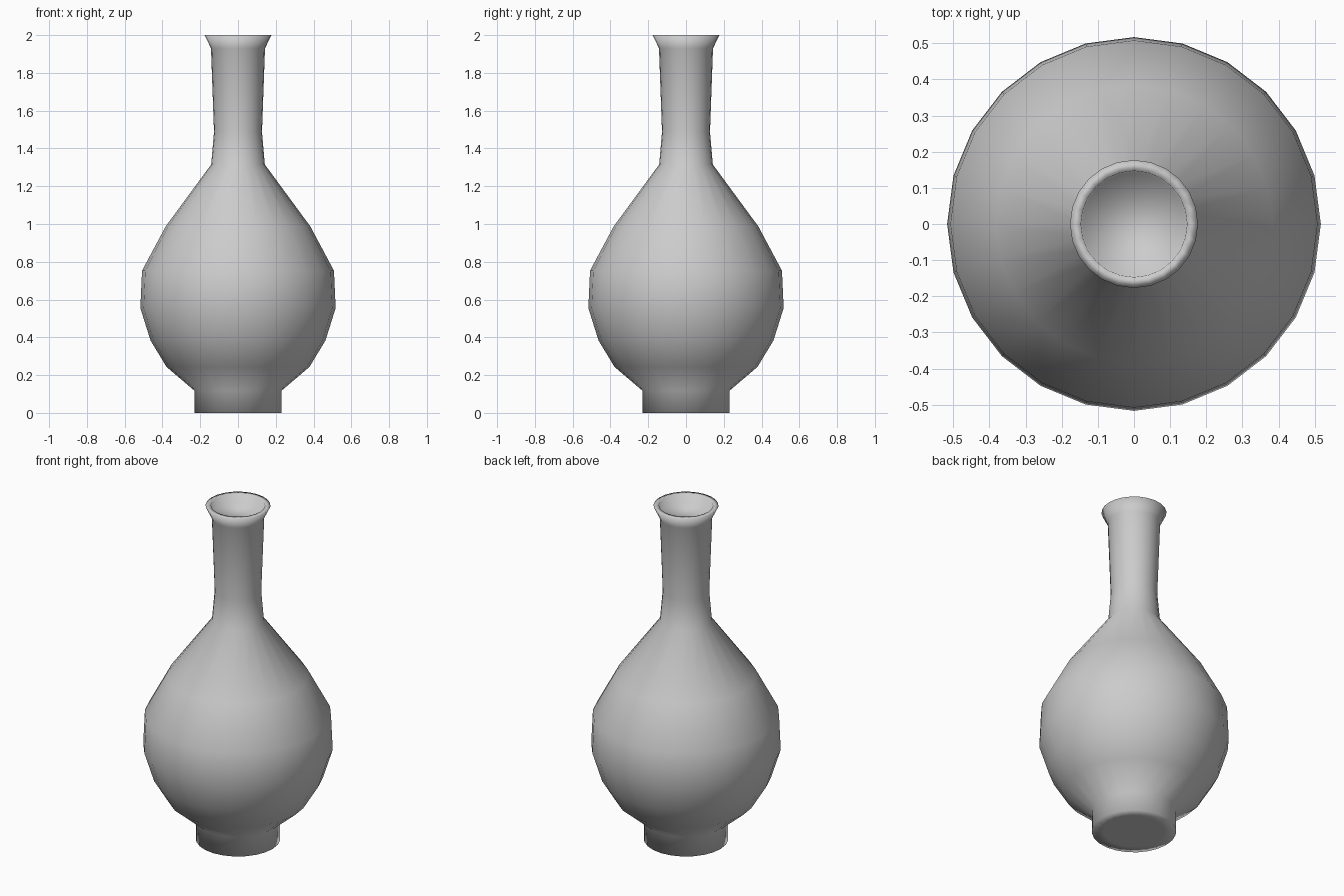
import bpy, bmesh
from math import cos, sin, tau

if "Cube" in bpy.data.objects:
    bpy.data.objects.remove(bpy.data.objects["Cube"])

SIDES = 24

# Outline as (radius, height): underside, foot, belly, neck, lip, shallow mouth
profile = [
    (0.165, 0.0), (0.23, 0.0), (0.23, 0.117), (0.378, 0.243),
    (0.463, 0.383), (0.517, 0.555), (0.508, 0.753), (0.383, 0.987),
    (0.142, 1.315), (0.127, 1.487), (0.143, 1.93), (0.177, 2.0),
    (0.147, 2.0), (0.142, 1.945),
]

bm = bmesh.new()
rings = [[bm.verts.new((r * cos(tau * i / SIDES), r * sin(tau * i / SIDES), z))
          for i in range(SIDES)] for r, z in profile]

# Walls between neighbouring rings
for low, high in zip(rings, rings[1:]):
    for i in range(SIDES):
        j = (i + 1) % SIDES
        bm.faces.new((low[i], low[j], high[j], high[i]))

# Underside and floor of the mouth
bm.faces.new(rings[0][::-1])
bm.faces.new(rings[-1])

for face in bm.faces:
    face.smooth = True

mesh = bpy.data.meshes.new("vase")
bm.to_mesh(mesh)
bm.free()
vase = bpy.data.objects.new("vase", mesh)
bpy.context.collection.objects.link(vase)
